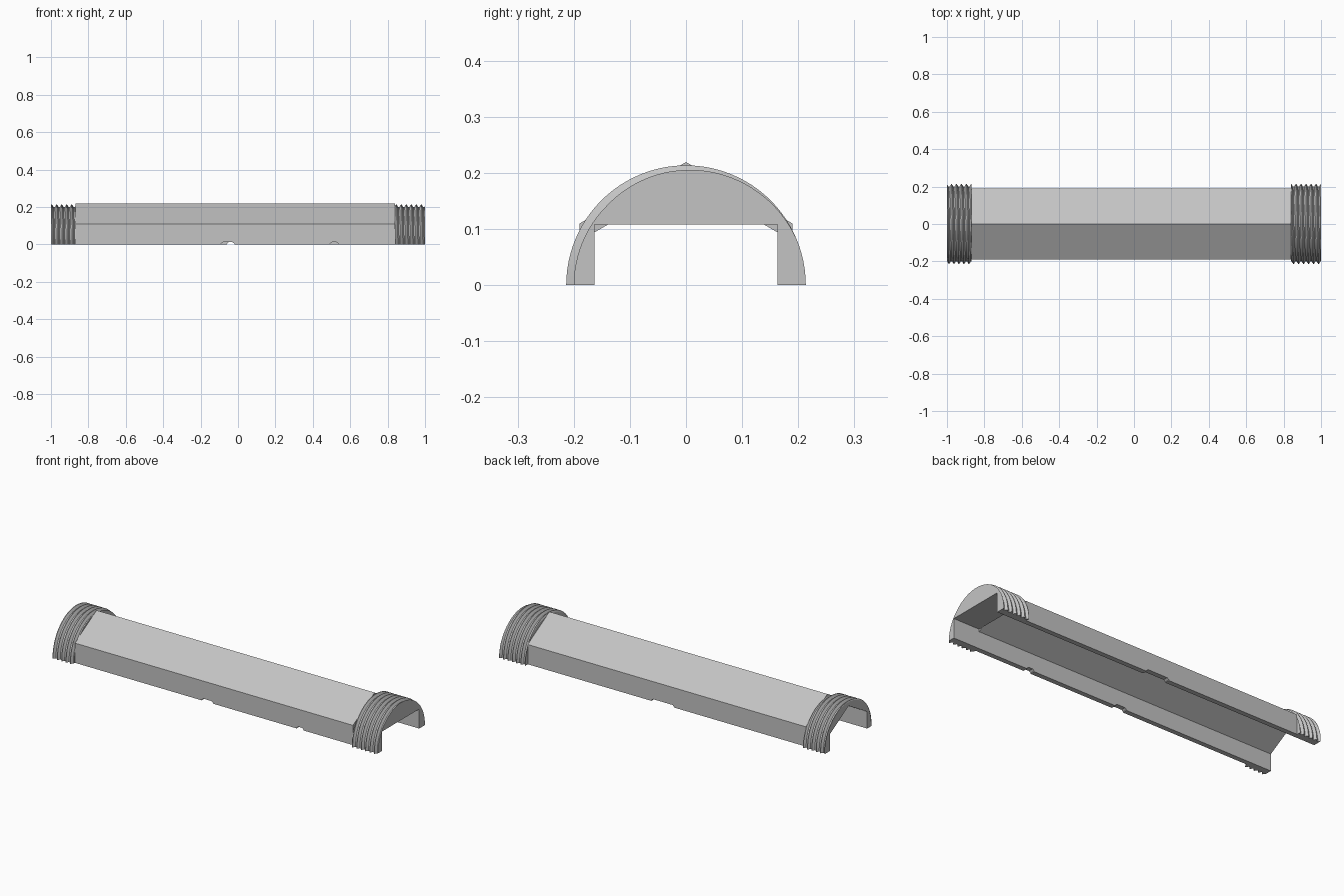
import bpy, bmesh, math

if "Cube" in bpy.data.objects:
    bpy.data.objects.remove(bpy.data.objects["Cube"], do_unlink=True)

# Single plain grey
grey = bpy.data.materials.new("plain grey")
grey.use_nodes = True
colour = (0.55, 0.55, 0.55, 1)
grey.diffuse_color = colour
grey.node_tree.nodes["Principled BSDF"].inputs["Base Color"].default_value = colour

BODY_LEFT, BODY_RIGHT = 0.84, -0.87
PITCH, ROOT, CREST = 0.0267, 0.2, 0.2135
STEPS = 48


def finish(bm, name):
    bmesh.ops.recalc_face_normals(bm, faces=bm.faces)
    mesh = bpy.data.meshes.new(name)
    bm.to_mesh(mesh)
    bm.free()
    obj = bpy.data.objects.new(name, mesh)
    bpy.context.collection.objects.link(obj)
    mesh.materials.append(grey)
    return obj


def prism(name, profile, start, end, axis="x"):
    """Extrude a profile along x (points are y, z) or y (points are x, z)."""
    bm = bmesh.new()
    place = (lambda a, b, t: (t, a, b)) if axis == "x" else (lambda a, b, t: (a, t, b))
    face = bm.faces.new([bm.verts.new(place(a, b, start)) for a, b in profile])
    moved = bmesh.ops.extrude_face_region(bm, geom=[face])["geom"]
    verts = [v for v in moved if isinstance(v, bmesh.types.BMVert)]
    bmesh.ops.translate(bm, verts=verts, vec=place(0, 0, end - start))
    return finish(bm, name)


def cut(target, cutter):
    cutter.hide_render = True
    mod = target.modifiers.new("cut", "BOOLEAN")
    mod.operation, mod.solver, mod.object = "DIFFERENCE", "EXACT", cutter
    bpy.context.view_layer.objects.active = target
    bpy.ops.object.modifier_apply(modifier=mod.name)
    bpy.data.objects.remove(cutter, do_unlink=True)


def half_hexagon(flat, base=0.0):
    """Upper half of a hexagon with upright sides at y = +-flat."""
    corner = flat / math.sqrt(3)
    return [(-flat, base), (-flat, corner), (0, corner * 2), (flat, corner), (flat, base)]


def thread_radius(u):
    """Truncated V profile: crest at whole turns, root at half turns."""
    d = abs(u - round(u))
    t = min(max((d - 0.0625) / 0.3125, 0), 1)
    return CREST + (ROOT - CREST) * t


def threaded_half(name, x0, x1):
    """Solid half cylinder with a helical thread between x0 and x1."""
    bm = bmesh.new()
    turns = [n + f for n in range(int((1 - x1) / PITCH) - 2, int((1 - x0) / PITCH) + 3)
             for f in (-0.0625, 0.0625, 0.375, 0.625)]
    columns = []
    for u in turns:
        column = []
        for i in range(STEPS + 1):
            angle = math.pi * i / STEPS
            twist = i / STEPS / 2
            x = min(max(1 - PITCH * (u - twist), x0), x1)
            r = thread_radius((1 - x) / PITCH + twist)
            z = 0 if i in (0, STEPS) else r * math.sin(angle)
            column.append(bm.verts.new((x, r * math.cos(angle), z)))
        columns.append(column)
    for a, b in zip(columns, columns[1:]):
        for i in range(STEPS):
            bm.faces.new((a[i], a[i + 1], b[i + 1], b[i]))
    # End caps and flat underside
    bm.faces.new(columns[0])
    bm.faces.new(columns[-1])
    bm.faces.new([c[0] for c in columns] + [c[-1] for c in reversed(columns)])
    bmesh.ops.remove_doubles(bm, verts=bm.verts, dist=0.00001)
    return finish(bm, name)


# Half hexagonal channel body
outer, inner = half_hexagon(0.19), half_hexagon(0.163)
body = prism("channel_body", outer + inner[::-1], BODY_RIGHT, BODY_LEFT)

# Small notches along the lower edges: centre, half width, wall side
for centre, half, side in ((-0.055, 0.035, -1), (0.515, 0.022, -1), (0.01, 0.07, 1)):
    shape = [(centre - half, -0.01), (centre - half, 0.004), (centre - half + 0.01, 0.012),
             (centre + half - 0.01, 0.012), (centre + half, 0.004), (centre + half, -0.01)]
    cut(body, prism("notch_cutter", shape, side * 0.14, side * 0.25, "y"))

# Right threaded end, with the hexagonal bore running through
right_thread = threaded_half("right_threaded_end", -1, BODY_RIGHT)
cut(right_thread, prism("bore_cutter", half_hexagon(0.163, -0.05), -1.1, -0.8))

# Left threaded end, with a square-topped opening
left_thread = threaded_half("left_threaded_end", BODY_LEFT, 1)
opening = [(-0.163, -0.05), (-0.163, 0.108), (0.163, 0.108), (0.163, -0.05)]
cut(left_thread, prism("opening_cutter", opening, 0.8, 1.1))

# Smooth the round direction, keep the thread edges crisp
for obj in (right_thread, left_thread):
    bpy.ops.object.select_all(action="DESELECT")
    obj.select_set(True)
    bpy.context.view_layer.objects.active = obj
    bpy.ops.object.shade_smooth_by_angle(angle=math.radians(25))
